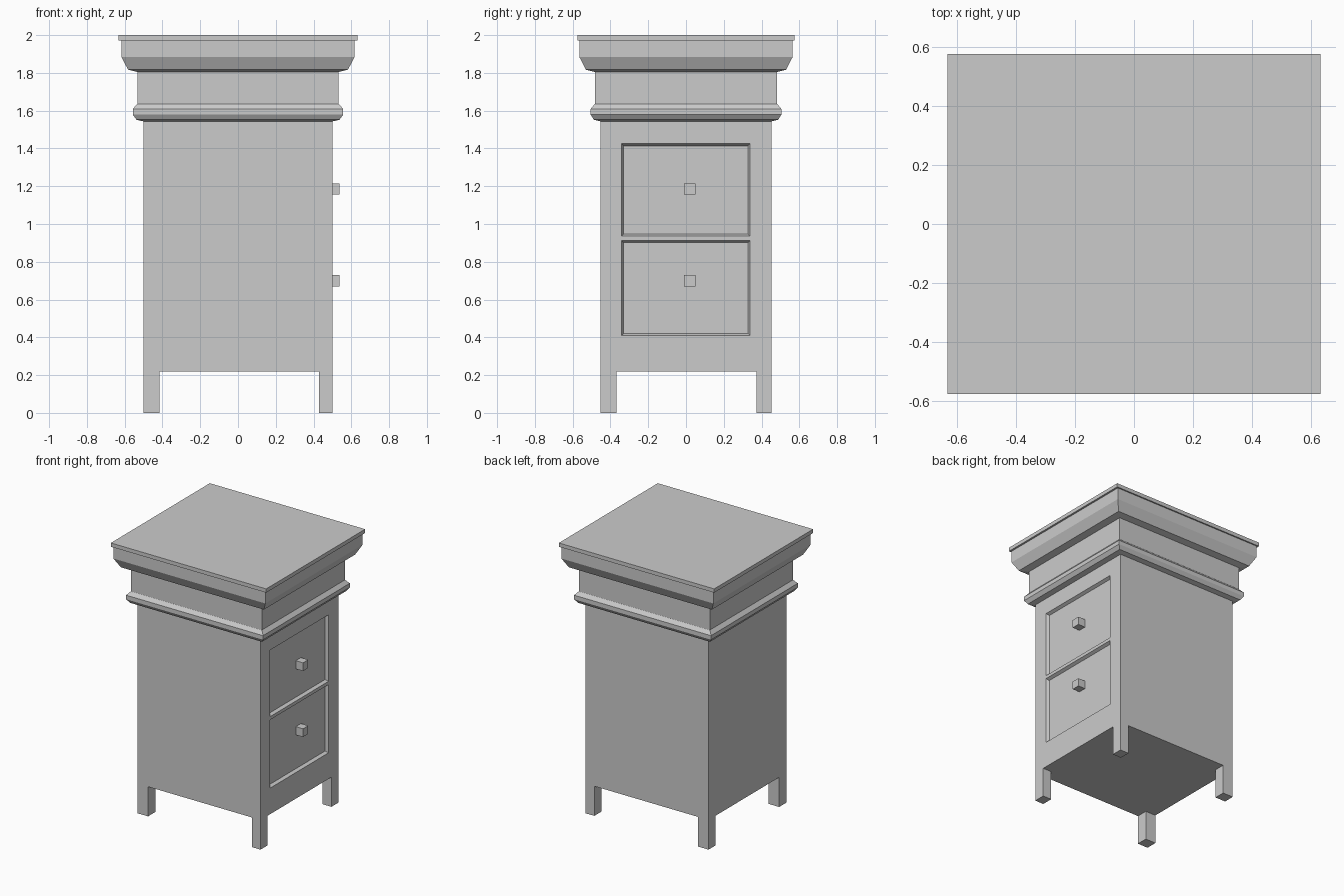
import bpy, bmesh

if "Cube" in bpy.data.objects:
    bpy.data.objects.remove(bpy.data.objects["Cube"])


def make_object(name, bm):
    bmesh.ops.recalc_face_normals(bm, faces=bm.faces)
    mesh = bpy.data.meshes.new(name)
    bm.to_mesh(mesh)
    bm.free()
    obj = bpy.data.objects.new(name, mesh)
    bpy.context.collection.objects.link(obj)
    return obj


def loft(name, rings):
    """Closed solid through a list of four-cornered rings."""
    bm = bmesh.new()
    loops = [[bm.verts.new(p) for p in ring] for ring in rings]
    for a, b in zip(loops, loops[1:]):
        for i in range(4):
            j = (i + 1) % 4
            bm.faces.new((a[i], a[j], b[j], b[i]))
    bm.faces.new(loops[0])
    bm.faces.new(loops[-1])
    return make_object(name, bm)


def ring_z(hx, hy, z):
    return [(-hx, -hy, z), (hx, -hy, z), (hx, hy, z), (-hx, hy, z)]


def ring_x(x, y0, y1, z0, z1):
    return [(x, y0, z0), (x, y1, z0), (x, y1, z1), (x, y0, z1)]


def box(name, x0, x1, y0, y1, z0, z1):
    return loft(name, [ring_x(x0, y0, y1, z0, z1), ring_x(x1, y0, y1, z0, z1)])


HX, HY = 0.50, 0.4525

# Cabinet body
body = loft("cabinet_body", [ring_z(HX, HY, 0.218), ring_z(HX, HY, 1.543)])

# Two drawer recesses with slightly sloped sides, each with a square knob
for label, z0, z1, knob_z in (("lower", 0.41, 0.912, 0.70), ("upper", 0.936, 1.425, 1.185)):
    y0, y1, s, floor = -0.341, 0.339, 0.011, 0.478
    e = s / (HX - floor)
    o = s + 0.022 * e
    cutter = loft(label + "_drawer_cutter", [
        ring_x(floor, y0 + s, y1 - s, z0 + s, z1 - s),
        ring_x(HX, y0, y1, z0, z1),
        ring_x(HX + 0.05, y0, y1, z0, z1)])
    cutter.hide_render = True
    cutter.hide_set(True)
    mod = body.modifiers.new(label + "_recess", 'BOOLEAN')
    mod.operation = 'DIFFERENCE'
    mod.solver = 'EXACT'
    mod.object = cutter
    box(label + "_drawer_knob", floor - 0.005, 0.537, -0.011, 0.049, knob_z - 0.03, knob_z + 0.03)

# Legs (the pair under the drawer side is slightly narrower)
for xs, x0, x1 in (("back", -HX, -0.415), ("drawer_side", 0.429, HX)):
    for ys, y0, y1 in (("near", -HY, -0.369), ("far", 0.372, HY)):
        box(f"{xs}_{ys}_leg", x0, x1, y0, y1, 0, 0.22)

# Waist moulding, frieze, crown moulding and top slab as one stepped profile
cornice = [
    (0.500, 0.4525, 1.543), (0.537, 0.488, 1.552), (0.557, 0.505, 1.579),
    (0.557, 0.505, 1.609), (0.535, 0.484, 1.634), (0.533, 0.483, 1.636),
    (0.533, 0.483, 1.805), (0.582, 0.530, 1.817), (0.618, 0.565, 1.885),
    (0.618, 0.565, 1.972), (0.632, 0.575, 1.972), (0.632, 0.575, 2.0)]
loft("cornice", [ring_z(*p) for p in cornice])
